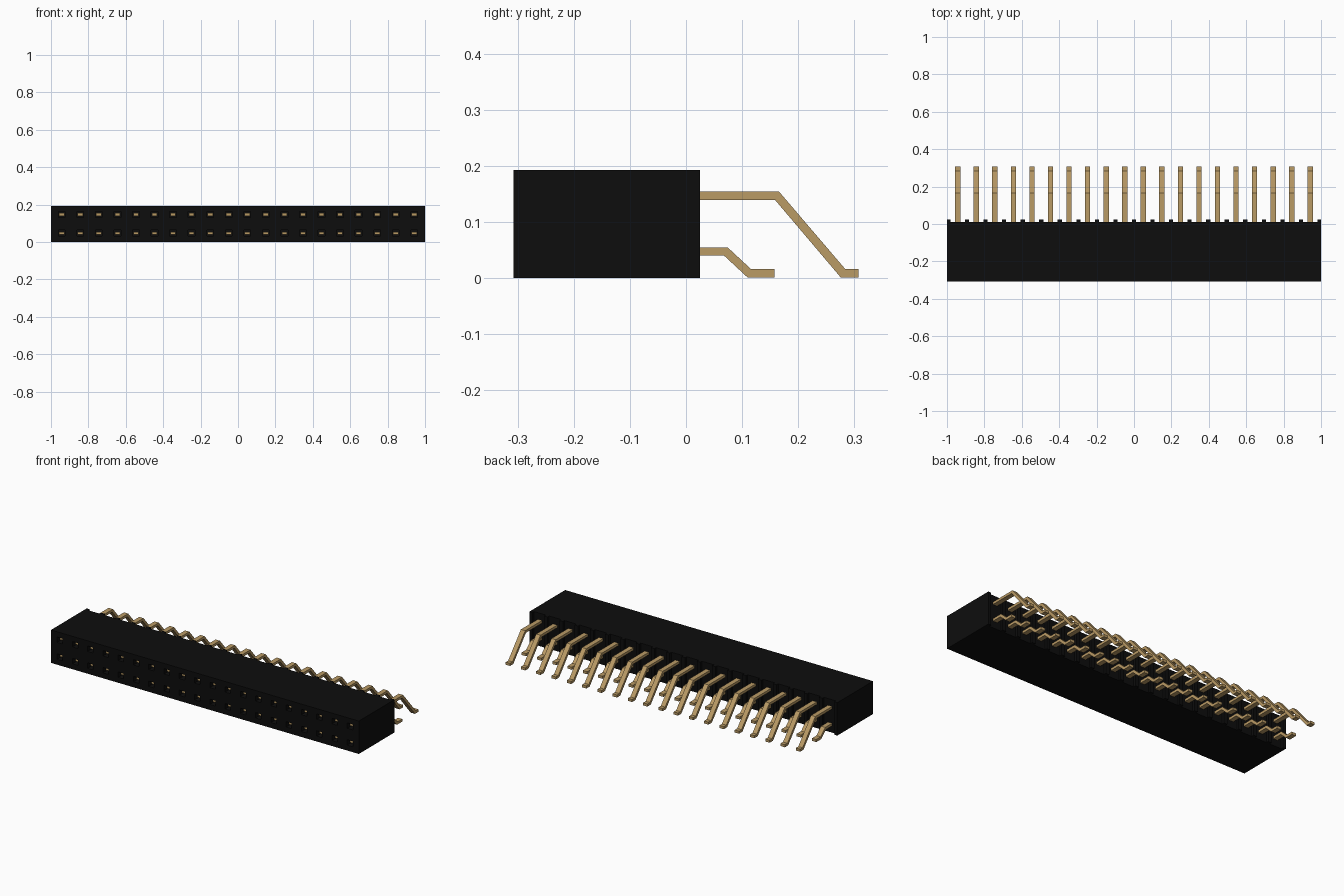
import bpy, bmesh

if "Cube" in bpy.data.objects:
    bpy.data.objects.remove(bpy.data.objects["Cube"])

PINS, PITCH = 20, 0.0992
XS = [(i - (PINS - 1) / 2) * PITCH for i in range(PINS)]
FRONT, BACK, HEIGHT = -0.307, 0.025, 0.193
ROWS_Z = (0.0475, 0.1465)
PIN_W, TIP = 0.028, -0.285


def material(name, rgb):
    m = bpy.data.materials.new(name)
    m.diffuse_color = (*rgb, 1)
    m.use_nodes = True
    m.node_tree.nodes["Principled BSDF"].inputs["Base Color"].default_value = m.diffuse_color
    return m


black = material("black plastic", (0.004, 0.004, 0.004))
gold = material("gold metal", (0.49, 0.325, 0.13))


def prism(name, points, offset, mat):
    """Extrude a closed outline along the given vector."""
    bm = bmesh.new()
    face = bm.faces.new([bm.verts.new(p) for p in points])
    new = bmesh.ops.extrude_face_region(bm, geom=[face])["geom"]
    bmesh.ops.translate(bm, vec=offset, verts=[v for v in new if isinstance(v, bmesh.types.BMVert)])
    bmesh.ops.recalc_face_normals(bm, faces=bm.faces)
    me = bpy.data.meshes.new(name)
    bm.to_mesh(me)
    bm.free()
    me.materials.append(mat)
    return me


def add(name, mesh, x=0):
    ob = bpy.data.objects.new(name, mesh)
    ob.location.x = x
    bpy.context.collection.objects.link(ob)
    return ob


# Housing outline seen from above, with a slot behind every pin column
outline = [(-1, FRONT, 0), (-1, BACK, 0)]
half = 0.0385
for x in XS:
    outline += [(x - half, BACK, 0), (x - half, 0.01, 0), (x + half, 0.01, 0), (x + half, BACK, 0)]
outline += [(1, BACK, 0), (1, FRONT, 0)]
housing = add("housing", prism("housing", outline, (0, 0, HEIGHT), black))

# Socket holes in the front face
bm = bmesh.new()
for x in XS:
    for z in ROWS_Z:
        vs = bmesh.ops.create_cube(bm, size=1)["verts"]
        bmesh.ops.scale(bm, vec=(0.036, 0.29, 0.032), verts=vs)
        bmesh.ops.translate(bm, vec=(x, FRONT + 0.125, z), verts=vs)
cut_mesh = bpy.data.meshes.new("hole_cutter")
bm.to_mesh(cut_mesh)
bm.free()
cut_mesh.materials.append(black)
cutter = add("hole_cutter", cut_mesh)
mod = housing.modifiers.new("holes", 'BOOLEAN')
mod.operation, mod.solver, mod.object = 'DIFFERENCE', 'EXACT', cutter
dg = bpy.context.evaluated_depsgraph_get()
cut = bpy.data.meshes.new_from_object(housing.evaluated_get(dg))
housing.modifiers.clear()
housing.data = cut
bpy.data.objects.remove(cutter)

# Bent pins: side profiles for the two rows, repeated along x
profiles = {
    "upper_pin": [(TIP, .154), (.166, .154), (.284, .016), (.307, .016),
                  (.307, .001), (.276, .001), (.159, .139), (TIP, .139)],
    "lower_pin": [(TIP, .055), (.074, .055), (.116, .016), (.158, .016),
                  (.158, .001), (.110, .001), (.068, .040), (TIP, .040)],
}
for name, pts in profiles.items():
    mesh = prism(name, [(-PIN_W / 2, y, z) for y, z in pts], (PIN_W, 0, 0), gold)
    for x in XS:
        add(name, mesh, x)
